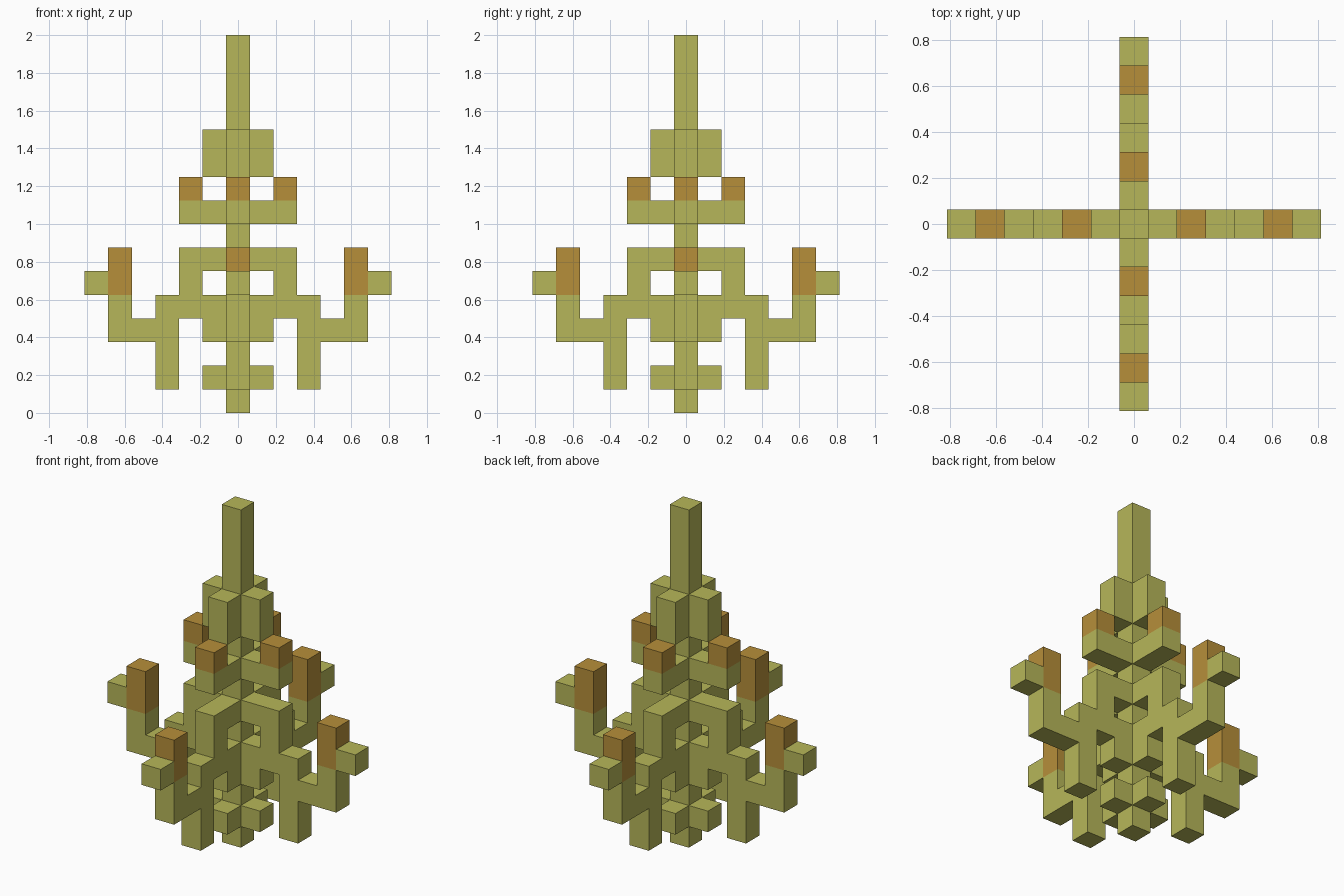
import bpy, bmesh, math
from mathutils import Vector

if "Cube" in bpy.data.objects:
    bpy.data.objects.remove(bpy.data.objects["Cube"])

U = 0.125  # block size

def material(name, rgb):
    m = bpy.data.materials.new(name)
    m.diffuse_color = (*rgb, 1)
    m.use_nodes = True
    m.node_tree.nodes["Principled BSDF"].inputs["Base Color"].default_value = m.diffuse_color
    return m

GREEN = material("olive_green", (0.47, 0.47, 0.10))
ORANGE = material("amber_orange", (0.47, 0.275, 0.042))

# Blocks of one arm: height row -> distances from the trunk
BRANCHES = {
    "root_knob": {1: [1]},
    "lower_branch": {1: [3], 2: [3], 3: [1, 3, 4, 5], 4: [1, 2, 3, 5],
                     5: [2, 6], 6: [1, 2]},
    "upper_branch": {8: [1, 2]},
    "crown_rib": {10: [1], 11: [1]},
}
TIPS = {
    "lower_tip": {5: [5], 6: [5]},
    "upper_tip": {9: [2]},
}
DIRS = {"right": (1, 0), "back": (0, 1), "left": (-1, 0), "front": (0, -1)}

# Collect every part as a set of grid cells
parts = [("trunk", {(0, 0, k) for k in range(16)}, GREEN)]
for side, (dx, dy) in DIRS.items():
    for group, mat in ((BRANCHES, GREEN), (TIPS, ORANGE)):
        for name, rows in group.items():
            cells = {(dx * r, dy * r, k) for k, rs in rows.items() for r in rs}
            parts.append((f"{name}_{side}", cells, mat))
filled = set().union(*(cells for _, cells, _ in parts))

AXES = [Vector(a) for a in ((1, 0, 0), (0, 1, 0), (0, 0, 1))]

def build(name, cells, mat):
    """Make the outer skin of a block part, leaving out hidden faces."""
    bm = bmesh.new()
    for c in cells:
        centre = Vector((c[0], c[1], c[2] + 0.5))
        for i in range(3):
            for s in (1, -1):
                n = AXES[i] * s
                if tuple(int(a + b) for a, b in zip(c, n)) in filled:
                    continue
                u = AXES[(i + 1) % 3]
                v = n.cross(u)
                corners = [centre + (n + u * a + v * b) / 2
                           for a, b in ((-1, -1), (1, -1), (1, 1), (-1, 1))]
                bm.faces.new([bm.verts.new(p * U) for p in corners])
    bmesh.ops.remove_doubles(bm, verts=bm.verts[:], dist=1e-4)
    mesh = bpy.data.meshes.new(name)
    bm.to_mesh(mesh)
    bm.free()
    mesh.materials.append(mat)
    bpy.context.collection.objects.link(bpy.data.objects.new(name, mesh))

for part in parts:
    build(*part)
